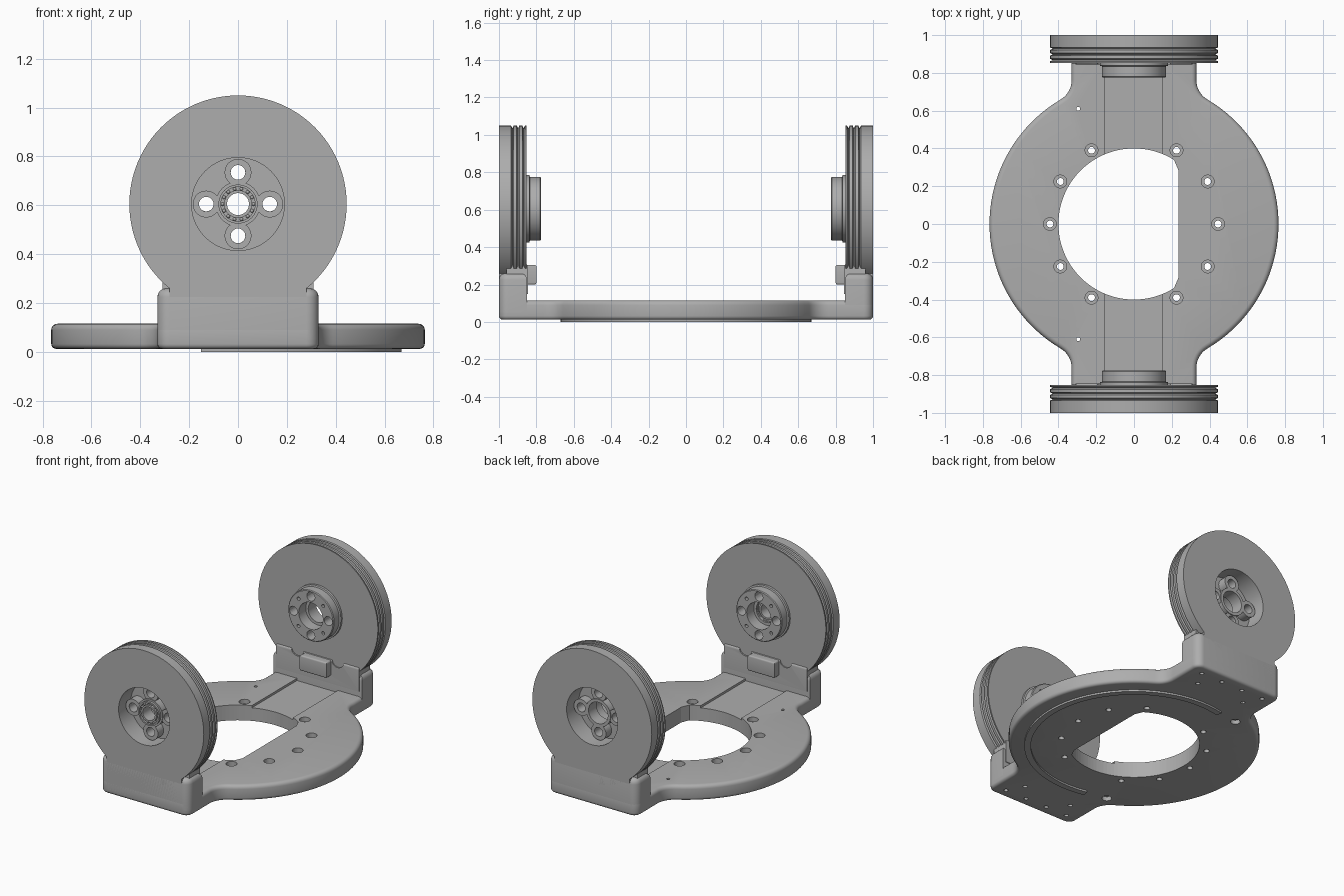
import bpy, bmesh
from math import sin, cos, pi, radians, sqrt, atan2
from mathutils import Matrix, Vector

cube = bpy.data.objects.get("Cube")
if cube:
    bpy.data.objects.remove(cube)

GREY = bpy.data.materials.new("machined_grey")
GREY.use_nodes = True
GREY.diffuse_color = (0.42, 0.42, 0.42, 1)
GREY.node_tree.nodes["Principled BSDF"].inputs["Base Color"].default_value = (0.42, 0.42, 0.42, 1)

AXLE = 0.605                      # height of the wheel axis
BOTTOM, TOP = 0.012, 0.115        # base plate faces
ALONG_Y = Matrix.Translation((0, 0, AXLE)) @ Matrix.Rotation(-pi / 2, 4, 'X')


def finish(name, bm, smooth=True):
    bmesh.ops.recalc_face_normals(bm, faces=bm.faces)
    mesh = bpy.data.meshes.new(name)
    bm.to_mesh(mesh)
    bm.free()
    mesh.materials.append(GREY)
    obj = bpy.data.objects.new(name, mesh)
    bpy.context.collection.objects.link(obj)
    if smooth:
        shade(obj)
    return obj


def shade(obj):
    bpy.ops.object.select_all(action='DESELECT')
    obj.select_set(True)
    bpy.context.view_layer.objects.active = obj
    bpy.ops.object.shade_smooth_by_angle(angle=radians(32))


def lathe(bm, profile, matrix=Matrix(), n=32):
    """Spin a closed (radius, height) profile around local z."""
    rings = [[bm.verts.new(matrix @ Vector((r * cos(a), r * sin(a), h))) for r, h in profile]
             for a in (2 * pi * i / n for i in range(n))]
    k = len(profile)
    for i in range(n):
        a, b = rings[i], rings[(i + 1) % n]
        for j in range(k):
            m = (j + 1) % k
            if profile[j][0] or profile[m][0]:
                bm.faces.new((a[j], b[j], b[m], a[m]))
    bmesh.ops.remove_doubles(bm, verts=[v for ring in rings for v in ring], dist=1e-6)


def rod(bm, r, h0, h1, matrix=Matrix(), n=32):
    lathe(bm, [(0, h0), (r, h0), (r, h1), (0, h1)], matrix, n)


def prism(bm, points, z0, z1, top=0, bottom=0):
    """Extrude an outline upward, rounding the top and bottom rims."""
    base = bm.faces.new([bm.verts.new((x, y, z0)) for x, y in points])
    ext = bmesh.ops.extrude_face_region(bm, geom=[base], use_keep_orig=True)["geom"]
    bmesh.ops.translate(bm, vec=(0, 0, z1 - z0), verts=[g for g in ext if isinstance(g, bmesh.types.BMVert)])
    cap = next(g for g in ext if isinstance(g, bmesh.types.BMFace))
    for face, size in ((cap, top), (base, bottom)):
        if size:
            bmesh.ops.bevel(bm, geom=list(face.edges), offset=size, segments=4,
                            profile=0.5, affect='EDGES', clamp_overlap=True)


def rect(x0, x1, y0, y1):
    return [(x0, y0), (x1, y0), (x1, y1), (x0, y1)]


def arc(cx, cy, r, a0, a1, n):
    return [(cx + r * cos(a0 + (a1 - a0) * i / n), cy + r * sin(a0 + (a1 - a0) * i / n))
            for i in range(n + 1)]


def cut(obj, cutter):
    mod = obj.modifiers.new("cut", 'BOOLEAN')
    mod.operation, mod.solver, mod.object = 'DIFFERENCE', 'EXACT', cutter
    cutter.hide_render = True
    dg = bpy.context.evaluated_depsgraph_get()
    mesh = bpy.data.meshes.new_from_object(obj.evaluated_get(dg))
    obj.modifiers.clear()
    obj.data = mesh
    bpy.data.objects.remove(cutter)
    shade(obj)


def both_ends(obj, name):
    """Rename the back part and add its turned copy at the front."""
    obj.name = "back_" + name
    twin = obj.copy()
    twin.data = obj.data.copy()
    twin.name = "front_" + name
    twin.rotation_euler.z = pi
    bpy.context.collection.objects.link(twin)


# Base plate: round disc flowing into two arms
R, ARM, FILLET, CORNER = 0.765, 0.33, 0.12, 0.05
fx = ARM + FILLET
fy = sqrt((R + FILLET) ** 2 - fx ** 2)
t = atan2(fy, fx)
quarter = arc(0, 0, R, 0, t, 20)
quarter += arc(fx, fy, FILLET, t + pi, pi, 8)[1:]
quarter += arc(ARM - CORNER, 1 - CORNER, CORNER, 0, pi / 2, 6)
half = quarter + [(-x, y) for x, y in reversed(quarter)]
outline = half + [(-x, -y) for x, y in half[1:-1]]
outline.insert(len(half), (-R, 0)) if abs(half[-1][0] + R) > 1e-4 else None
bm = bmesh.new()
prism(bm, outline, BOTTOM, TOP, 0.025, 0.02)
plate = finish("base_plate", bm)

# D-shaped opening
bm = bmesh.new()
a = radians(58)
prism(bm, arc(0, 0, 0.4, a, 2 * pi - a, 72) + [(0.235, -0.285), (0.235, 0.285)], -0.1, 0.3)
cut(plate, finish("opening_cutter", bm, False))

# Shallow channels along the arms
bm = bmesh.new()
for s in (-1, 1):
    prism(bm, rect(-0.155, 0.15, *sorted((s * 0.3, s * 0.86))), 0.1, 0.3)
cut(plate, finish("channel_cutter", bm, False))

# Counterbored screw holes
bm = bmesh.new()
spots = [(sx * x, sy * y) for x, y in ((0.225, 0.39), (0.39, 0.225)) for sx in (-1, 1) for sy in (-1, 1)]
for x, y in spots + [(-0.445, 0), (0.445, 0)]:
    lathe(bm, [(0, -0.1), (0.018, -0.1), (0.018, 0.085), (0.034, 0.085), (0.034, 0.2), (0, 0.2)],
          Matrix.Translation((x, y, 0)), 20)
for s in (-1, 1):
    lathe(bm, [(0, -0.1), (0.03, -0.1), (0.03, 0.04), (0.01, 0.04), (0.01, 0.2), (0, 0.2)],
          Matrix.Translation((-0.295, s * 0.61, 0)), 20)
    for x, y in ((-0.24, 0.93), (-0.08, 0.93), (0.08, 0.93), (0.24, 0.93), (-0.18, 0.82), (0.18, 0.82)):
        rod(bm, 0.014, -0.1, 0.05, Matrix.Translation((x, s * y, 0)), 12)
cut(plate, finish("screw_cutter", bm, False))

# Curved rib under the plate
bm = bmesh.new()
end = radians(103)
prism(bm, arc(0, 0, 0.67, -end, end, 60) + arc(0, 0, 0.63, end, -end, 60), 0, 0.02)
finish("underside_rib", bm)

# Foot block below each wheel
bm = bmesh.new()
foot = [(-ARM, 0.85), (ARM, 0.85)] + arc(ARM - CORNER, 1 - CORNER, CORNER, 0, pi / 2, 6)
foot += arc(CORNER - ARM, 1 - CORNER, CORNER, pi / 2, pi, 6)
prism(bm, foot, 0.05, 0.26, 0.035)
both_ends(finish("foot", bm), "foot")

# Solid web joining foot and wheel on the outer face
bm = bmesh.new()
prism(bm, rect(-0.28, 0.28, 0.9, 1.0), 0.04, 0.32)
both_ends(finish("web", bm), "web")

# Cradle with two scoops, and its middle lug
bm = bmesh.new()
prism(bm, rect(-0.31, 0.31, 0.845, 0.96), 0.15, 0.31, 0.015)
cradle = finish("cradle", bm)
bm = bmesh.new()
for s in (-1, 1):
    rod(bm, 0.045, 0.8, 0.9, Matrix.Translation((s * 0.15, 0, 0.315 - AXLE)) @ ALONG_Y)
cut(cradle, finish("scoop_cutter", bm, False))
both_ends(cradle, "cradle")
bm = bmesh.new()
prism(bm, rect(-0.1, 0.1, 0.8, 0.86), 0.2, 0.305, 0.01, 0.01)
both_ends(finish("lug", bm), "lug")

# Wheel: grooved rim, inner hub and outer recess in one profile
RIM, DIP = 0.445, 0.43
profile = [(0.09, 0.775), (0.165, 0.775), (0.17, 0.78), (0.17, 0.835), (0.18, 0.838), (0.18, 0.853), (RIM, 0.853)]
for y in (0.868, 0.898, 0.928):
    profile += [(RIM, y - 0.007), (DIP, y), (RIM, y + 0.007)]
profile += [(RIM, 1), (0.19, 1), (0.19, 0.87), (0.09, 0.87)]
bm = bmesh.new()
lathe(bm, profile, ALONG_Y, 96)
wheel = finish("wheel", bm)


def around(radius, i, turn=0):
    a = pi / 2 * i + turn
    return Matrix.Translation((radius * cos(a), 0, radius * sin(a))) @ ALONG_Y


bm = bmesh.new()
for i in range(4):
    rod(bm, 0.03, 0.7, 1.1, around(0.13, i), 24)
    rod(bm, 0.011, 0.7, 0.82, around(0.13, i, pi / 4), 12)
cut(wheel, finish("bolt_cutter", bm, False))
both_ends(wheel, "wheel")

# Four-lobed spider inside the recess
bm = bmesh.new()
lathe(bm, [(0.072, 0.85), (0.092, 0.85), (0.092, 0.935), (0.072, 0.935)], ALONG_Y, 40)
for i in range(4):
    lathe(bm, [(0.03, 0.865), (0.055, 0.865), (0.055, 0.93), (0.03, 0.93)], around(0.13, i), 28)
both_ends(finish("spider", bm), "spider")

# Ball bearing in the front spider
bm = bmesh.new()
lathe(bm, [(0.045, 0.86), (0.057, 0.86), (0.057, 0.95), (0.045, 0.95)], ALONG_Y, 40)
lathe(bm, [(0.057, 0.87), (0.07, 0.87), (0.07, 0.935), (0.057, 0.935)], ALONG_Y, 40)
lathe(bm, [(0.07, 0.86), (0.08, 0.86), (0.08, 0.95), (0.07, 0.95)], ALONG_Y, 40)
for i in range(14):
    a = 2 * pi * i / 14
    bmesh.ops.create_icosphere(bm, subdivisions=2, radius=0.0075, matrix=Matrix.Translation(
        (0.0635 * cos(a), 0.938, AXLE + 0.0635 * sin(a))))
bearing = finish("front_bearing", bm)
bearing.rotation_euler.z = pi
